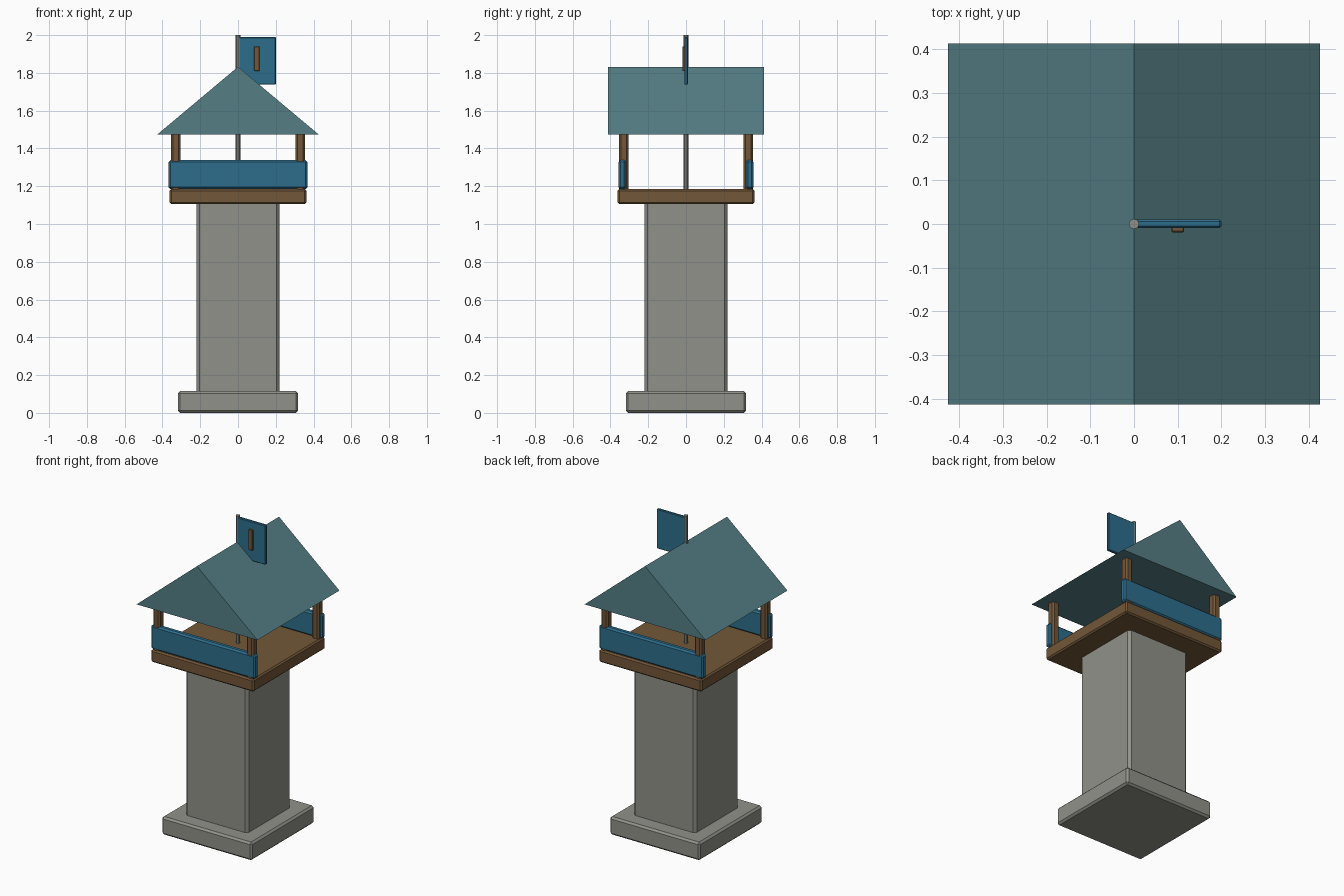
import bpy, bmesh

cube = bpy.data.objects.get("Cube")
if cube:
    bpy.data.objects.remove(cube, do_unlink=True)


def material(name, rgb):
    mat = bpy.data.materials.new(name)
    mat.use_nodes = True
    mat.diffuse_color = (*rgb, 1)
    mat.node_tree.nodes["Principled BSDF"].inputs["Base Color"].default_value = (*rgb, 1)
    return mat


stone = material("grey stone", (0.28, 0.285, 0.25))
wood = material("brown wood", (0.17, 0.095, 0.04))
blue = material("blue paint", (0.027, 0.155, 0.265))
teal = material("teal roof", (0.09, 0.212, 0.235))


def finish(name, bm, mat):
    bmesh.ops.recalc_face_normals(bm, faces=bm.faces)
    mesh = bpy.data.meshes.new(name)
    bm.to_mesh(mesh)
    bm.free()
    mesh.materials.append(mat)
    obj = bpy.data.objects.new(name, mesh)
    bpy.context.collection.objects.link(obj)
    return obj


def box(name, low, high, mat, bevel):
    """Box between two corners with chamfered edges."""
    bm = bmesh.new()
    bmesh.ops.create_cube(bm, size=1)
    for v in bm.verts:
        v.co = [low[i] + (v.co[i] + 0.5) * (high[i] - low[i]) for i in range(3)]
    bmesh.ops.bevel(bm, geom=bm.edges[:], offset=bevel, segments=1, affect='EDGES')
    return finish(name, bm, mat)


def square_block(name, half, bottom, top, mat, bevel):
    return box(name, (-half, -half, bottom), (half, half, top), mat, bevel)


# Stone tower and wooden deck
square_block("base_slab", 0.318, 0, 0.115, stone, 0.012)
square_block("tower_shaft", 0.22, 0.08, 1.13, stone, 0.015)
square_block("deck", 0.362, 1.105, 1.185, wood, 0.009)

# Corner posts
for side, sx in (("left", 1), ("right", -1)):
    for end, sy in (("front", -1), ("back", 1)):
        cx, cy, r = sx * 0.33, sy * 0.33, 0.025
        box(f"{end}_{side}_post", (cx - r, cy - r, 1.17), (cx + r, cy + r, 1.5), wood, 0.01)

# Guard panels
for end, sy in (("front", -1), ("back", 1)):
    cy = sy * 0.337
    box(f"{end}_panel", (-0.368, cy - 0.02, 1.185), (0.368, cy + 0.02, 1.338), blue, 0.01)

# Gabled roof: triangular profile pushed from front to back
bm = bmesh.new()
gable = bm.faces.new([bm.verts.new((x, -0.413, z))
                      for x, z in ((-0.426, 1.475), (0.426, 1.475), (0, 1.832))])
pushed = bmesh.ops.extrude_face_region(bm, geom=[gable], use_keep_orig=True)
for item in pushed["geom"]:
    if isinstance(item, bmesh.types.BMVert):
        item.co.y = 0.413
finish("roof", bm, teal)

# Flagpole, flag and its badge
bm = bmesh.new()
bmesh.ops.create_cone(bm, cap_ends=True, segments=8, radius1=0.012, radius2=0.012, depth=0.83)
pole = finish("flagpole", bm, stone)
pole.location.z = 1.585
box("flag", (0, -0.009, 1.738), (0.2, 0.01, 1.99), blue, 0.004)
box("flag_badge", (0.085, -0.019, 1.81), (0.115, -0.006, 1.94), wood, 0.003)
